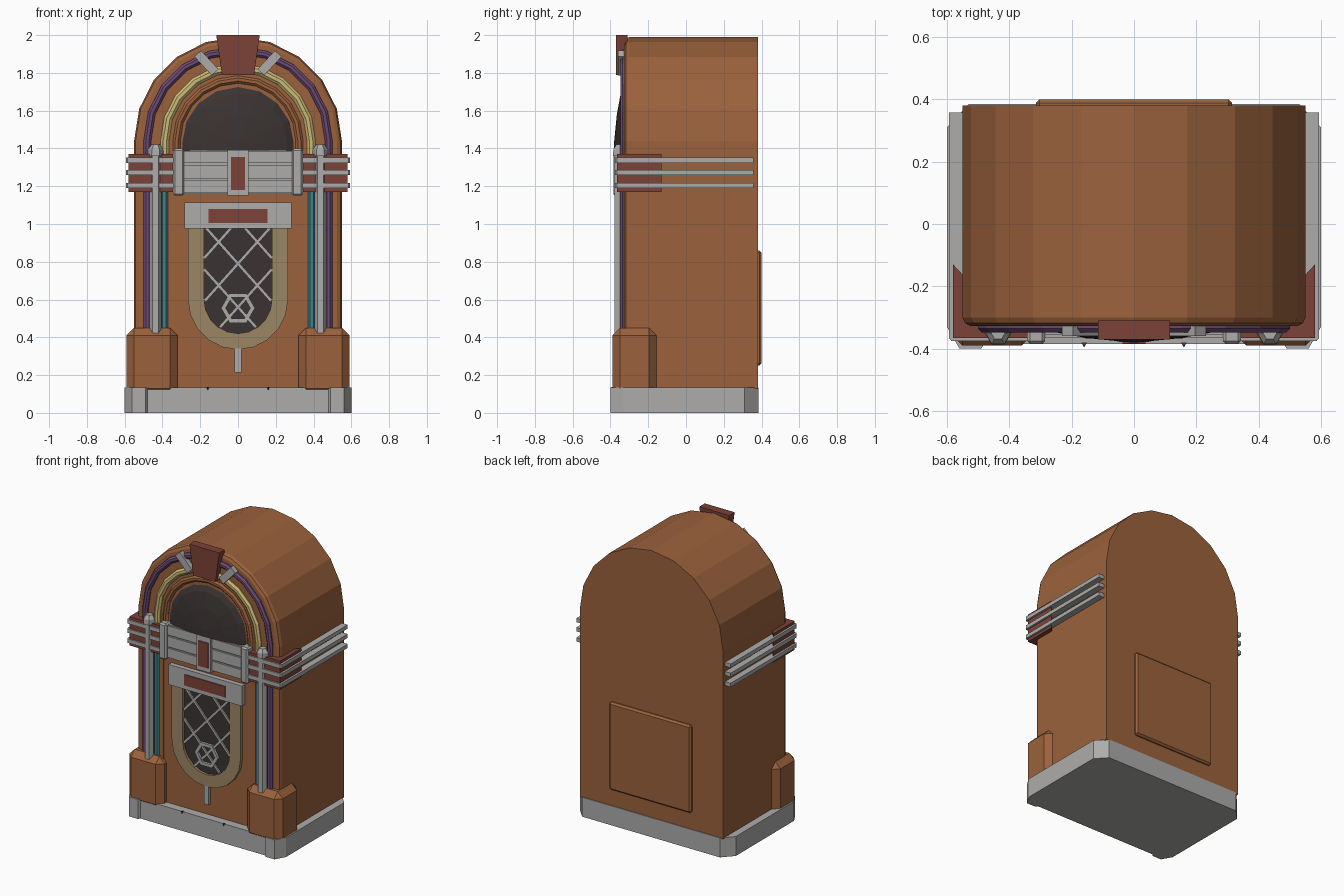
import bpy, bmesh, math
from mathutils import Matrix, Vector

if "Cube" in bpy.data.objects:
    bpy.data.objects.remove(bpy.data.objects["Cube"])


def mat(name, rgb):
    m = bpy.data.materials.new(name)
    m.diffuse_color = (*rgb, 1)
    m.use_nodes = True
    m.node_tree.nodes["Principled BSDF"].inputs["Base Color"].default_value = m.diffuse_color
    return m


WOOD = mat("wood_brown", (0.33, 0.122, 0.046))
CHROME = mat("chrome_grey", (0.42, 0.415, 0.41))
RED = mat("red_brown", (0.20, 0.055, 0.038))
PURPLE = mat("purple", (0.155, 0.07, 0.18))
TEAL = mat("teal", (0.05, 0.22, 0.24))
YELLOW = mat("pale_yellow", (0.60, 0.50, 0.18))
BEIGE = mat("beige", (0.33, 0.24, 0.125))
DARK = mat("dark_glass", (0.042, 0.034, 0.032))


def finish(name, bm, m, bevel=0):
    bmesh.ops.recalc_face_normals(bm, faces=bm.faces)
    if bevel:
        bmesh.ops.bevel(bm, geom=bm.edges[:], offset=bevel, segments=1, affect='EDGES')
    me = bpy.data.meshes.new(name)
    bm.to_mesh(me)
    bm.free()
    me.materials.append(m)
    ob = bpy.data.objects.new(name, me)
    bpy.context.collection.objects.link(ob)
    return ob


def box(name, x, y, z, m, bevel=0, rot=0):
    """Box from (min, max) ranges, optionally turned about y."""
    bm = bmesh.new()
    c = Vector([(a[0] + a[1]) / 2 for a in (x, y, z)])
    s = [a[1] - a[0] for a in (x, y, z)]
    bmesh.ops.create_cube(bm, size=1, matrix=Matrix.Translation(c)
                          @ Matrix.Rotation(rot, 4, 'Y') @ Matrix.Diagonal((*s, 1)))
    return finish(name, bm, m, bevel)


def loft(name, rings, m, wrap=False):
    """Closed rings joined in order; wrap joins last to first, else capped."""
    bm = bmesh.new()
    vs = [[bm.verts.new(p) for p in r] for r in rings]
    n = len(vs[0])
    for a, b in zip(vs, vs[1:]):
        for i in range(n):
            bm.faces.new((a[i], a[(i + 1) % n], b[(i + 1) % n], b[i]))
    bm.faces.new(vs[0])
    bm.faces.new(vs[-1])
    return finish(name, bm, m)


def prism(name, pts, z0, z1, m):
    return loft(name, [[(x, y, z) for x, y in pts] for z in (z0, z1)], m)


def arch(r, y, z0, zc=1.44, flip=1, n=10):
    """Round-topped outline (or round-bottomed with flip=-1)."""
    arc = [(r * math.cos(math.pi * i / n), y, zc + flip * r * math.sin(math.pi * i / n))
           for i in range(n + 1)]
    return [(r, y, z0)] + arc + [(-r, y, z0)]


def arch_solid(name, profile, m, **k):
    return loft(name, [arch(r, y, **k) for r, y in profile], m)


def arch_tube(name, profile, m, **k):
    """Cross-section of (radius, y) swept along the arch."""
    return loft(name, list(zip(*[arch(r, y, **k) for r, y in profile])), m)


# Cabinet, plinth and back hatch
arch_solid("cabinet", [(0.525, -0.327), (0.542, -0.318), (0.55, -0.30), (0.55, 0.38)],
           WOOD, z0=0.13)
half = [(0.48, -0.385), (0.49, -0.40), (0.56, -0.40), (0.6, -0.33), (0.6, 0.31), (0.53, 0.385)]
prism("plinth", half + [(-x, y) for x, y in reversed(half)], 0, 0.135, CHROME)
box("back_hatch", (-0.315, 0.315), (0.36, 0.40), (0.25, 0.86), WOOD, 0.012)

# Glowing arches and inner wooden frame
def half_round(r0, r1, y):
    w = r1 - r0
    return [(r0, -0.31), (r0, y + 0.012), (r0 + w * 0.3, y), (r1 - w * 0.3, y),
            (r1, y + 0.012), (r1, -0.31)]


arch_tube("outer_light_arch", half_round(0.46, 0.50, -0.348), PURPLE, z0=0.42)
arch_tube("inner_light_arch", half_round(0.365, 0.41, -0.345), YELLOW, z0=1.3)
arch_tube("inner_wood_frame", half_round(0.305, 0.345, -0.342), WOOD, z0=1.3)
arch_solid("window_dome", [(0.308, -0.32), (0.26, -0.346), (0.15, -0.366), (0.01, -0.38)],
           DARK, z0=1.39, zc=1.43, n=8)

for s, side in ((-1, "left"), (1, "right")):
    def mx(a, b):
        return tuple(sorted((s * a, s * b)))

    # Corner pedestals and columns
    box(side + "_pedestal", mx(0.32, 0.59), (-0.39, -0.155), (0.09, 0.45), WOOD, 0.04)
    box(side + "_teal_strip", mx(0.37, 0.41), (-0.345, -0.31), (0.42, 1.3), TEAL, 0.01)
    box(side + "_wood_strip", mx(0.34, 0.37), (-0.334, -0.31), (0.14, 1.3), WOOD)
    for part, levels in (("column", [(0.032, 0.42), (0.032, 1.38)]),
                         ("column_finial", [(0.042, 1.36), (0.040, 1.395), (0.022, 1.42)])):
        loft(side + "_" + part, [[(s * 0.436 + r * math.cos(i * math.pi / 3),
                                   -0.35 + r * math.sin(i * math.pi / 3), z)
                                  for i in range(6)] for r, z in levels], CHROME)

    # Wrap-round corner block with three rails
    prism(side + "_corner_block", [(s * x, y) for x, y in
          ((0.34, -0.366), (0.58, -0.366), (0.58, -0.13), (0.545, -0.168), (0.545, -0.30),
           (0.34, -0.30))], 1.17, 1.37, RED)
    for i, z in enumerate((1.19, 1.26, 1.324)):
        prism(f"{side}_rail_{i + 1}", [(s * x, y) for x, y in
              ((0.34, -0.376), (0.585, -0.376), (0.594, -0.366), (0.594, 0.357),
               (0.545, 0.357), (0.545, -0.32), (0.34, -0.32))], z, z + 0.027, CHROME)
    box(side + "_band_post", mx(0.285, 0.343), (-0.385, -0.31), (1.15, 1.40), CHROME, 0.01)

    # Slanted clips beside the crest
    box(side + "_crest_clip", (s * 0.167 - 0.024, s * 0.167 + 0.024), (-0.36, -0.31),
        (1.785, 1.92), CHROME, rot=s * math.radians(43))
    # Small studs on the plinth
    loft(side + "_stud", [[(s * 0.16 + r * math.cos(a), -0.385 + r * math.sin(a), z)
                           for a in (-math.pi / 2, math.pi / 6, 5 * math.pi / 6)]
                          for r, z in ((0.003, 0.12), (0.011, 0.138))], DARK)

# Crest on top
loft("crest", [[(-w, -0.37, z), (w, -0.37, z), (w, -0.31, z), (-w, -0.31, z)]
               for w, z in ((0.085, 1.79), (0.115, 2.0))], RED)

# Centre band with slats and badge
box("centre_band", (-0.30, 0.30), (-0.355, -0.31), (1.16, 1.39), CHROME)
for i, (a, b) in enumerate(((1.165, 1.23), (1.24, 1.312), (1.322, 1.385))):
    box(f"band_slat_{i + 1}", (-0.29, 0.29), (-0.366, -0.34), (a, b), CHROME)
box("badge_frame", (-0.055, 0.055), (-0.378, -0.32), (1.15, 1.39), CHROME)
box("badge_plate", (-0.037, 0.037), (-0.384, -0.376), (1.18, 1.355), RED)

# Selector panel above the grille
box("selector_panel", (-0.283, 0.283), (-0.36, -0.31), (0.975, 1.115), CHROME)
box("selector_plate", (-0.157, 0.157), (-0.367, -0.359), (1.005, 1.08), RED)

# Grille: beige surround, dark cloth, lattice, hexagon ring, drop
grille = dict(z0=1.0, zc=0.60, flip=-1)
arch_tube("grille_surround", [(0.18, -0.31), (0.18, -0.35), (0.265, -0.35), (0.265, -0.31)],
          BEIGE, **grille)
arch_solid("grille_cloth", [(0.19, -0.31), (0.19, -0.333)], DARK, **grille)
k = 1.12
for i, c in enumerate((0.56, 0.79, 1.02)):
    for s in (-1, 1):
        inside = [(x / 500, c + s * k * x / 500) for x in range(-90, 91)]
        inside = [p for p in inside if p[1] < 0.98
                  and (p[1] > 0.6 or math.hypot(p[0], p[1] - 0.6) < 0.178)]
        (xa, za), (xb, zb) = inside[0], inside[-1]
        cx, cz, ln = (xa + xb) / 2, (za + zb) / 2, math.hypot(xb - xa, zb - za) / 2
        box(f"lattice_{i + 1}_{'rise' if s > 0 else 'fall'}", (cx - ln, cx + ln),
            (-0.343, -0.325), (cz - 0.008, cz + 0.008), CHROME, rot=-s * math.atan(k))
ring = [[(r * math.cos(a * math.pi / 3), y, 0.555 + r * math.sin(a * math.pi / 3))
         for r, y in ((0.065, -0.325), (0.065, -0.35), (0.09, -0.35), (0.09, -0.325))]
        for a in range(7)]
loft("grille_ring", ring, CHROME)
box("grille_drop", (-0.018, 0.018), (-0.35, -0.31), (0.213, 0.34), CHROME)
